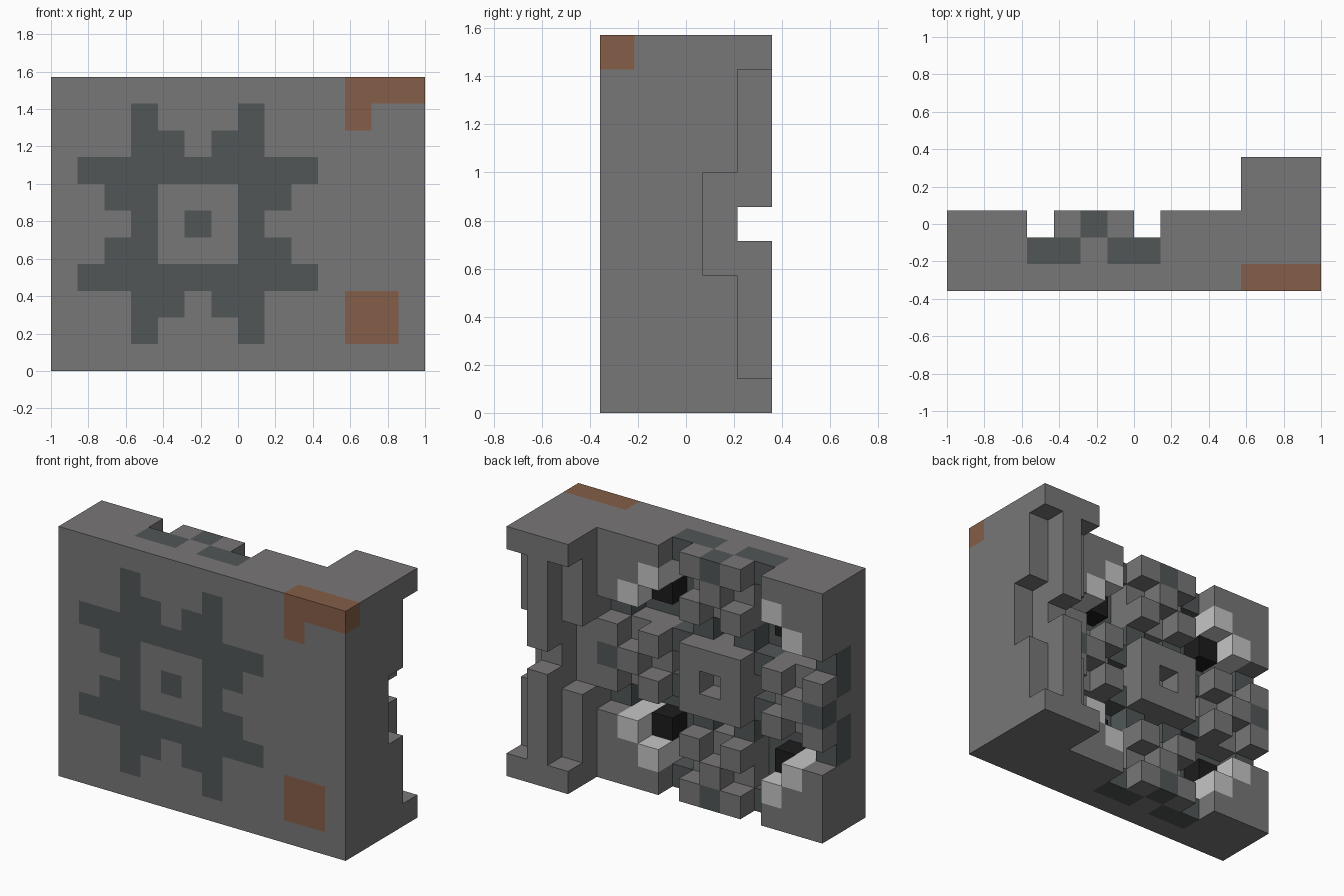
import bpy
import bmesh
from mathutils import Vector

cube = bpy.data.objects.get("Cube")
if cube:
    bpy.data.objects.remove(cube, do_unlink=True)

# Materials
COLOURS = {
    "stone_grey": (0.19, 0.184, 0.184),
    "slate_teal": (0.082, 0.094, 0.094),
    "rust_brown": (0.235, 0.112, 0.065),
    "pale_white": (0.56, 0.56, 0.56),
    "black": (0.012, 0.012, 0.012),
}
GREY, TEAL, RUST, WHITE, BLACK = range(5)
materials = []
for name, rgb in COLOURS.items():
    mat = bpy.data.materials.new(name)
    mat.use_nodes = True
    mat.diffuse_color = (*rgb, 1)
    mat.node_tree.nodes["Principled BSDF"].inputs["Base Color"].default_value = (*rgb, 1)
    materials.append(mat)

# Block grid: width, depth, height in unit blocks
NX, NY, NZ = 14, 5, 11
SIZE = 2 / NX
MID = 5  # centre of the square machine face
cells = {}


def fill(part, colour, xs, ys, zs):
    for i in xs:
        for j in ys:
            for k in zs:
                cells[i, j, k] = (part, colour)


def clear(xs, ys, zs):
    for i in xs:
        for j in ys:
            for k in zs:
                cells.pop((i, j, k), None)


# Front plate with its teal lattice
fill("front_plate", GREY, range(NX), [0], range(NZ))
for i in range(NZ):
    for k in range(NZ):
        lo, hi = sorted((abs(i - MID), abs(k - MID)))
        lattice = hi <= 4 and 2 in (lo, hi)
        if lattice or (lo, hi) in ((1, 3), (0, 0)):
            fill("front_plate", TEAL, [i], [0], [k])

# Rust patches on the front plate
fill("front_plate", RUST, range(11, 14), [0], [10])
fill("front_plate", RUST, [11], [0], [9])
fill("front_plate", RUST, [11, 12], [0], [1, 2])

# Rear machine face, four-fold symmetric, two layers deep
for i in range(NZ):
    for k in range(NZ):
        lo, hi = sorted((abs(i - MID), abs(k - MID)))
        spot = (lo, hi)
        if 2 in spot:
            # Channels, with links near the centre and bridges at the rim
            if spot in ((1, 2), (2, 5)):
                fill("channel_links", TEAL, [i], [1], [k])
        elif hi < 2:
            fill("centre_frame", GREY, [i], [1], [k])
            if hi:
                fill("centre_frame", GREY, [i], [2], [k])
        elif lo < 2:
            fill("edge_blocks", TEAL if spot == (1, 5) else GREY, [i], [1], [k])
            if spot not in ((1, 4), (0, 3)):
                fill("edge_blocks", TEAL if spot == (0, 5) else GREY, [i], [2], [k])
        elif spot == (3, 3):
            fill("corner_sockets", BLACK, [i], [1], [k])
        elif spot == (3, 4):
            fill("corner_lights", WHITE, [i], [1, 2], [k])
        else:
            fill("corner_blocks", GREY, [i], [1, 2], [k])

# Deep side pillar with stepped grooves beside a centre rib
fill("side_pillar", GREY, range(11, 14), range(1, NY), range(NZ))
clear([11, 13], [4], range(1, 10))
clear([11, 13], [3], range(4, 7))
clear([12], [4], [5])


DIRECTIONS = [Vector(d) for d in
              ((1, 0, 0), (-1, 0, 0), (0, 1, 0), (0, -1, 0), (0, 0, 1), (0, 0, -1))]


def build_part(part):
    """Skin the exposed sides of every block in one part."""
    bm = bmesh.new()
    corners = {}

    def corner(p):
        key = tuple(round(c) for c in p)
        if key not in corners:
            x, y, z = key
            corners[key] = bm.verts.new(
                ((x - NX / 2) * SIZE, (y - NY / 2) * SIZE, z * SIZE))
        return corners[key]

    for cell, (owner, colour) in cells.items():
        if owner != part:
            continue
        middle = Vector(cell) + Vector((0.5, 0.5, 0.5))
        for d in DIRECTIONS:
            if tuple(int(c + n) for c, n in zip(cell, d)) in cells:
                continue
            a = Vector((d.y, d.z, d.x)) / 2
            b = d.cross(a)
            ring = [middle + d / 2 + s * a + t * b
                    for s, t in ((1, 1), (-1, 1), (-1, -1), (1, -1))]
            face = bm.faces.new([corner(p) for p in ring])
            face.material_index = colour
    bmesh.ops.dissolve_limit(bm, angle_limit=0.01, verts=bm.verts[:],
                             edges=bm.edges[:], delimit={"MATERIAL"})
    mesh = bpy.data.meshes.new(part)
    bm.to_mesh(mesh)
    bm.free()
    for mat in materials:
        mesh.materials.append(mat)
    bpy.context.collection.objects.link(bpy.data.objects.new(part, mesh))


for part in sorted({owner for owner, _ in cells.values()}):
    build_part(part)
